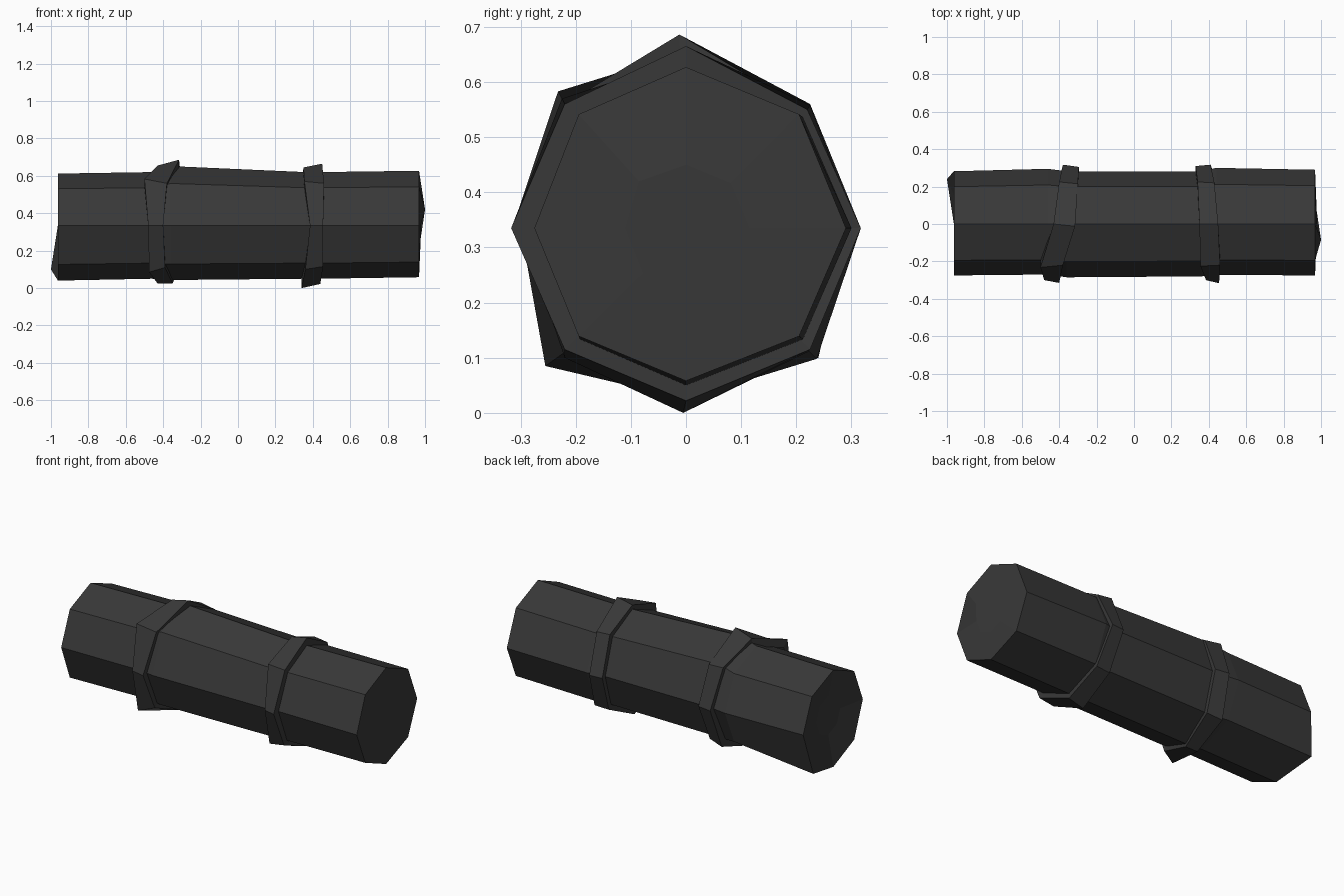
import bpy, bmesh, math

if "Cube" in bpy.data.objects:
    bpy.data.objects.remove(bpy.data.objects["Cube"])

AXIS_Z = 0.335
mat = bpy.data.materials.new("charcoal")
mat.diffuse_color = (0.04, 0.04, 0.04, 1)
mat.use_nodes = True
mat.node_tree.nodes["Principled BSDF"].inputs["Base Color"].default_value = mat.diffuse_color


def loft(name, rings, start_cap=False, end_cap=False):
    """Skin a list of 8-point rings with flat quads."""
    bm = bmesh.new()
    vs = [[bm.verts.new(p) for p in r] for r in rings]
    for a, b in zip(vs, vs[1:]):
        for i in range(8):
            j = (i + 1) % 8
            bm.faces.new((a[i], a[j], b[j], b[i]))
    if start_cap:
        bm.faces.new(vs[0][::-1])
    if end_cap:
        bm.faces.new(vs[-1])
    bmesh.ops.recalc_face_normals(bm, faces=bm.faces)
    me = bpy.data.meshes.new(name)
    bm.to_mesh(me)
    bm.free()
    me.materials.append(mat)
    ob = bpy.data.objects.new(name, me)
    bpy.context.collection.objects.link(ob)
    return ob


def octagon(x, front, back, bottom, top):
    """Octagon with its own reach in each direction, point 0 at the back, point 2 on top."""
    pts = []
    for i in range(8):
        c, s = math.cos(i * math.pi / 4), math.sin(i * math.pi / 4)
        y = c * (back if c > 0 else front)
        z = AXIS_Z + s * ((top - AXIS_Z) if s > 0 else (AXIS_Z - bottom))
        pts.append((x, y, z))
    return pts


def shrink(ring, k):
    return [(x, y * k, AXIS_Z + (z - AXIS_Z) * k) for x, y, z in ring]


# Log body: slightly uneven octagonal sections
left_rim = octagon(-0.963, 0.275, 0.282, 0.04, 0.612)
left_rim[7] = (-1.0, 0.24, 0.10)
right_rim = octagon(0.968, 0.275, 0.29, 0.058, 0.627)
left_face = octagon(-0.93, 0.11, 0.11, 0.22, 0.45)
right_face = octagon(0.975, 0.11, 0.115, 0.22, 0.45)
right_face[3] = (1.0, -0.085, 0.42)
body = [
    left_face, left_rim,
    octagon(-0.46, 0.27, 0.295, 0.05, 0.62),
    octagon(-0.36, 0.285, 0.282, 0.043, 0.652),
    octagon(0.36, 0.28, 0.282, 0.05, 0.62),
    octagon(0.44, 0.272, 0.30, 0.05, 0.62),
    right_rim, right_face]
loft("log_body", body, True, True)

# Straps: left and right edge of each corner (x, y, z, x, y, z), from the back over the top
left_strap = [
    (-.38, .317, .335, -.295, .305, .335), (-.40, .225, .56, -.30, .215, .55),
    (-.43, 0, .655, -.315, -.012, .686), (-.50, -.232, .583, -.38, -.22, .56),
    (-.48, -.30, .335, -.40, -.315, .335), (-.475, -.255, .085, -.39, -.22, .11),
    (-.43, 0, .025, -.35, 0, .025), (-.40, .237, .098, -.31, .22, .115)]
right_strap = [
    (.33, .31, .335, .41, .317, .335), (.34, .225, .558, .43, .22, .55),
    (.35, 0, .645, .45, 0, .665), (.355, -.225, .57, .46, -.22, .56),
    (.385, -.30, .335, .455, -.317, .335), (.36, -.22, .10, .455, -.22, .115),
    (.34, -.005, 0, .44, 0, .022), (.35, .22, .11, .44, .225, .115)]
for name, corners in (("left_strap", left_strap), ("right_strap", right_strap)):
    a = [c[:3] for c in corners]
    b = [c[3:] for c in corners]
    loft(name, [shrink(a, 0.85), a, b, shrink(b, 0.85)])
